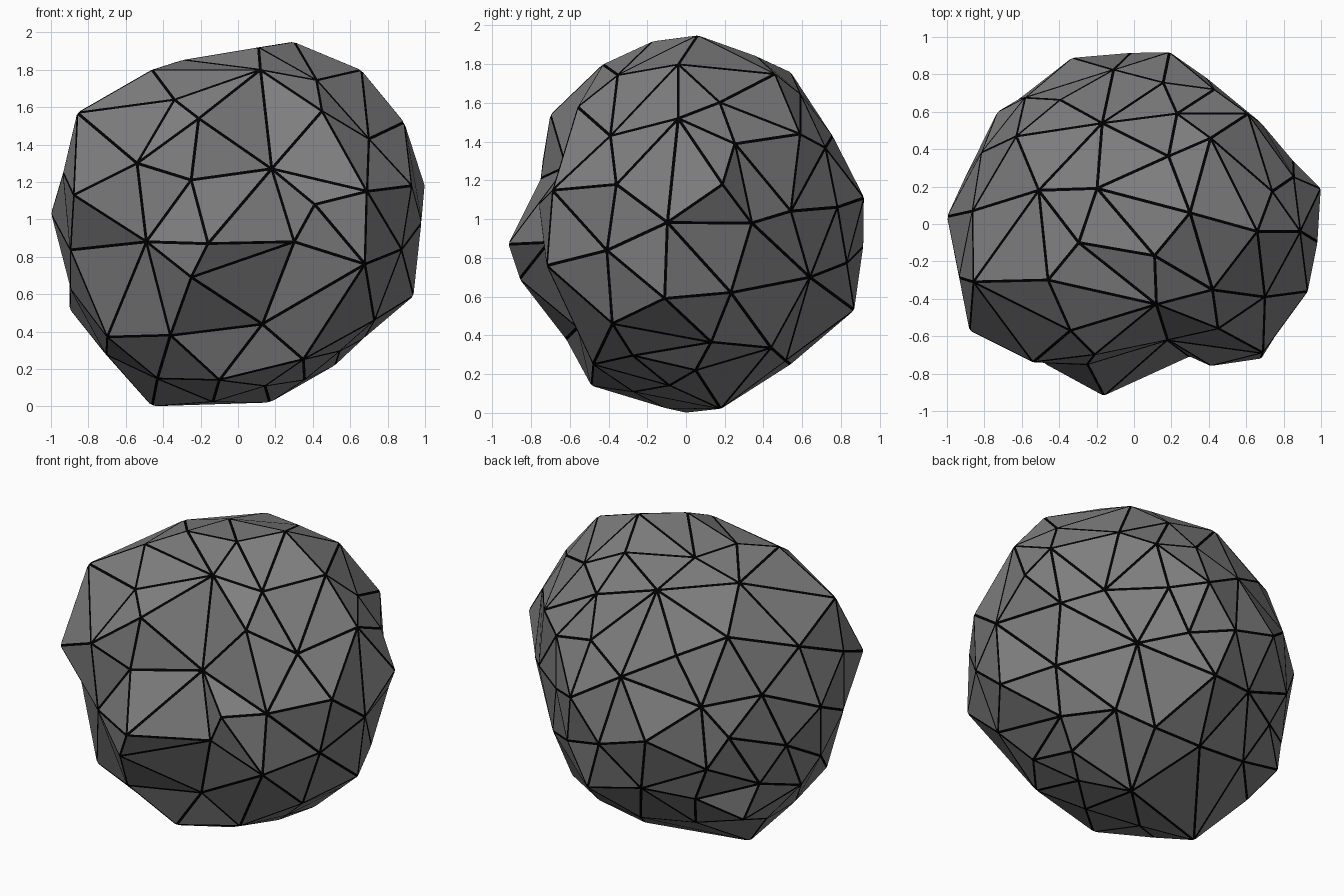
import bpy, bmesh
from mathutils import Vector

if "Cube" in bpy.data.objects:
    bpy.data.objects.remove(bpy.data.objects["Cube"])

CENTRE = Vector((0, 0, 1))

# Landmark corners of the boulder
corners = [
    # front face and overhanging nose
    (-.16, -.92, .87), (-.21, -.70, 1.54), (-.34, -.57, 1.64),
    (.18, -.62, 1.27), (-.54, -.74, 1.30), (.41, -.76, 1.08), (.30, -.71, .88),
    (.45, -.56, 1.58), (-.25, -.86, .69), (.13, -.56, .44), (-.10, -.49, .14),
    (-.25, -.75, 1.21), (-.49, -.74, .88), (.35, -.48, .25),
    # crown
    (.12, -.43, 1.80), (-.46, -.30, 1.80), (.30, .06, 1.95), (.11, -.17, 1.92),
    (.66, -.04, 1.80), (-.17, .54, 1.76), (.41, .46, 1.75), (-.51, .18, 1.76),
    # right flank
    (.70, -.39, 1.43), (.89, -.04, 1.52), (1, .19, 1.18), (.93, -.36, 1.18),
    (.69, -.69, 1.15), (.68, -.72, .76), (.94, -.11, .59), (.73, -.38, .46),
    (.85, .34, .98), (.51, .64, .70), (.52, .05, .22), (.51, .44, .335),
    # back
    (.61, .59, 1.44), (.43, .72, 1.37), (.19, .92, 1.11), (-.33, .89, .95),
    (.10, .87, .53), (-.42, .50, .30),
    # left flank and foot
    (-.63, .47, 1.55), (-.73, .60, .97), (-.73, .45, .38), (-.70, -.45, .37),
    (-.88, -.57, 1.13), (-1, .04, 1.03), (-.86, -.31, 1.57),
    (-.90, .10, .52), (-.46, 0, 0), (.17, .18, .02),
]


def wrap(points):
    """Triangulate points by direction, then push them out to their places."""
    bm = bmesh.new()
    place = {}
    for p in points:
        v = bm.verts.new((p - CENTRE).normalized())
        place[v] = p
    bmesh.ops.convex_hull(bm, input=bm.verts[:])
    for v in bm.verts:
        v.co = place[v]
    bmesh.ops.triangulate(bm, faces=bm.faces[:])
    bmesh.ops.recalc_face_normals(bm, faces=bm.faces[:])
    return bm


# Coarse boulder, then extra corners raised on the broadest even facets
points = [Vector(c) for c in corners]
coarse = wrap(points)
for f in sorted(coarse.faces, key=lambda f: -f.calc_area())[:46]:
    mid = f.calc_center_median() - CENTRE
    reach = [(v.co - CENTRE).length for v in f.verts]
    if max(reach) - min(reach) < 0.14:
        p = CENTRE + mid.normalized() * (0.6 * mid.length + 0.4 * sum(reach) / 3)
        p.z = max(p.z, 0.0)
        points.append(p)
coarse.free()

bm = wrap(points)
mesh = bpy.data.meshes.new("boulder")
bm.to_mesh(mesh)
bm.free()
boulder = bpy.data.objects.new("boulder", mesh)
bpy.context.collection.objects.link(boulder)

# Dark grey facets with black seams
for name, shade in (("stone", 0.21), ("seam", 0.0)):
    mat = bpy.data.materials.new(name)
    mat.diffuse_color = (shade, shade, shade, 1)
    mat.use_nodes = True
    mat.node_tree.nodes["Principled BSDF"].inputs["Base Color"].default_value = mat.diffuse_color
    mesh.materials.append(mat)

# Narrow seam strips along every edge
bevel = boulder.modifiers.new("seams", 'BEVEL')
bevel.width = 0.008
bevel.segments = 1
bevel.limit_method = 'NONE'
bevel.material = 1
